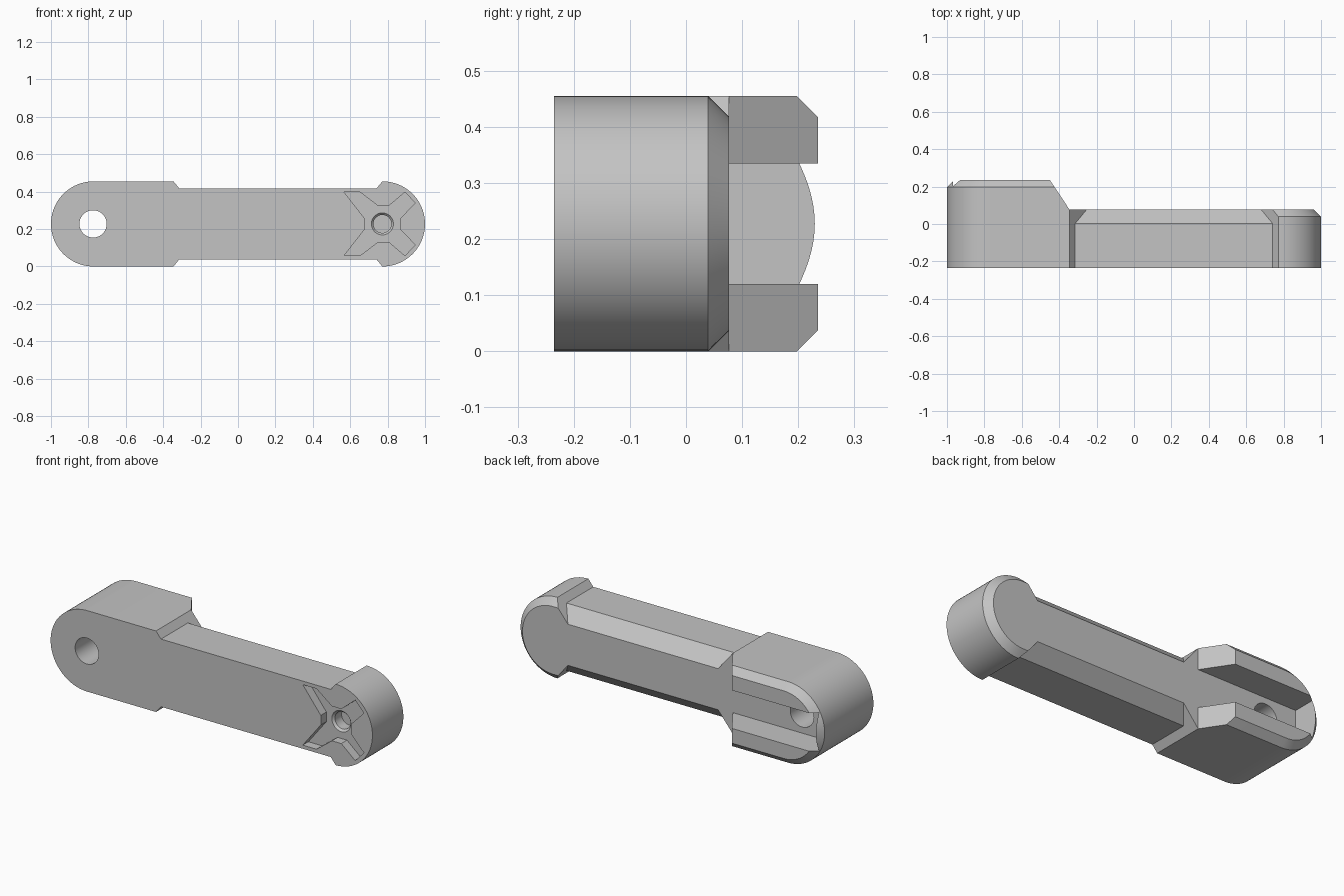
import bpy, bmesh
from math import cos, sin, pi, radians

cube = bpy.data.objects.get("Cube")
if cube:
    bpy.data.objects.remove(cube, do_unlink=True)

grey = bpy.data.materials.new("plain grey")
grey.use_nodes = True
grey.diffuse_color = (0.55, 0.55, 0.55, 1)
grey.node_tree.nodes["Principled BSDF"].inputs["Base Color"].default_value = (0.55, 0.55, 0.55, 1)

MID = 0.2275            # centre height, also the end radius
FRONT, FLOOR, BACK = -0.235, 0.077, 0.235
BEVEL = 0.0375
END = 0.7725            # distance of end arc centres from the middle


def loft(name, rings):
    """Solid skinned through rings of (x, y, z) points."""
    bm = bmesh.new()
    loops = [[bm.verts.new(p) for p in ring] for ring in rings]
    for a, b in zip(loops, loops[1:]):
        for i in range(len(a)):
            j = (i + 1) % len(a)
            bm.faces.new((a[i], a[j], b[j], b[i]))
    bm.faces.new(loops[0])
    bm.faces.new(loops[-1])
    bmesh.ops.remove_doubles(bm, verts=bm.verts, dist=1e-5)
    bmesh.ops.recalc_face_normals(bm, faces=bm.faces)
    mesh = bpy.data.meshes.new(name)
    bm.to_mesh(mesh)
    bm.free()
    obj = bpy.data.objects.new(name, mesh)
    bpy.context.collection.objects.link(obj)
    mesh.materials.append(grey)
    return obj


def combine(target, other, operation):
    """Apply a boolean and discard the second solid."""
    mod = target.modifiers.new(operation.lower(), 'BOOLEAN')
    mod.object, mod.operation, mod.solver = other, operation, 'EXACT'
    bpy.context.view_layer.objects.active = target
    bpy.ops.object.modifier_apply(modifier=mod.name)
    bpy.data.objects.remove(other, do_unlink=True)


def end_ring(side, y, shoulder, web, inset=0.0):
    """Rounded end outline: half circle, shoulders and web points."""
    r = MID - inset
    arc = [(side * (END + r * sin(pi * i / 40)), y, MID + r * cos(pi * i / 40))
           for i in range(41)]
    return arc + [(shoulder, y, MID - r), (web, y, MID - 0.1155),
                  (web, y, MID + 0.1155), (shoulder, y, MID + r)]


def disc(x, y, r, n=40):
    return [(x + r * cos(2 * pi * i / n), y, MID + r * sin(2 * pi * i / n)) for i in range(n)]


def outline(points, y):
    """Outline mirrored across the centre height."""
    return ([(x, y, MID + z) for x, z in points]
            + [(x, y, MID - z) for x, z in reversed(points)])


# Thick fork end with sloped shoulders
body = loft("link_arm", [
    end_ring(-1, FRONT, -0.345, -0.253),
    end_ring(-1, FLOOR, -0.345, -0.253),
    end_ring(-1, FLOOR, -0.345, -0.345),
    end_ring(-1, BACK - BEVEL, -0.425, -0.425),
    end_ring(-1, BACK, -0.45, -0.45, BEVEL)])

# Slot in the back of the fork
slot = [(-0.968, 0.107), (-0.3, 0.107)]
combine(body, loft("slot_cutter", [outline(slot, FLOOR), outline(slot, 0.3)]), 'DIFFERENCE')

# Thin rounded end with a bevelled back rim
combine(body, loft("thin_end", [
    end_ring(1, FRONT, 0.7715, 0.68),
    end_ring(1, FLOOR - BEVEL, 0.7715, 0.68),
    end_ring(1, FLOOR, 0.741, 0.68, BEVEL)]), 'UNION')

# Middle bar with bevelled back edges
section = [(FRONT, 0.19), (0.003, 0.19), (FLOOR, 0.1155)]
bar = [[(x, y, MID + z) for y, z in section]
       + [(x, y, MID - z) for y, z in reversed(section)] for x in (-0.325, 0.755)]
combine(body, loft("middle_bar", bar), 'UNION')

# Pivot hole through the fork
combine(body, loft("pivot_cutter", [disc(-0.775, -0.3, 0.073), disc(-0.775, 0.2, 0.073)]),
        'DIFFERENCE')

# Cross shaped recess and tapered socket in the thin end
cross = [(0.679, 0.027), (0.567, 0.17), (0.652, 0.17), (0.748, 0.097),
         (0.807, 0.097), (0.893, 0.17), (0.947, 0.112), (0.866, 0.027)]
combine(body, loft("cross_cutter", [outline(cross, -0.3), outline(cross, FRONT + 0.05)]),
        'DIFFERENCE')
combine(body, loft("socket_cutter", [
    disc(0.772, -0.26, 0.059), disc(0.772, FRONT + 0.05, 0.059),
    disc(0.772, FRONT + 0.062, 0.048), disc(0.772, FRONT + 0.12, 0.048)]), 'DIFFERENCE')

bpy.ops.object.select_all(action='DESELECT')
body.select_set(True)
bpy.context.view_layer.objects.active = body
bpy.ops.object.shade_smooth_by_angle(angle=radians(25))
